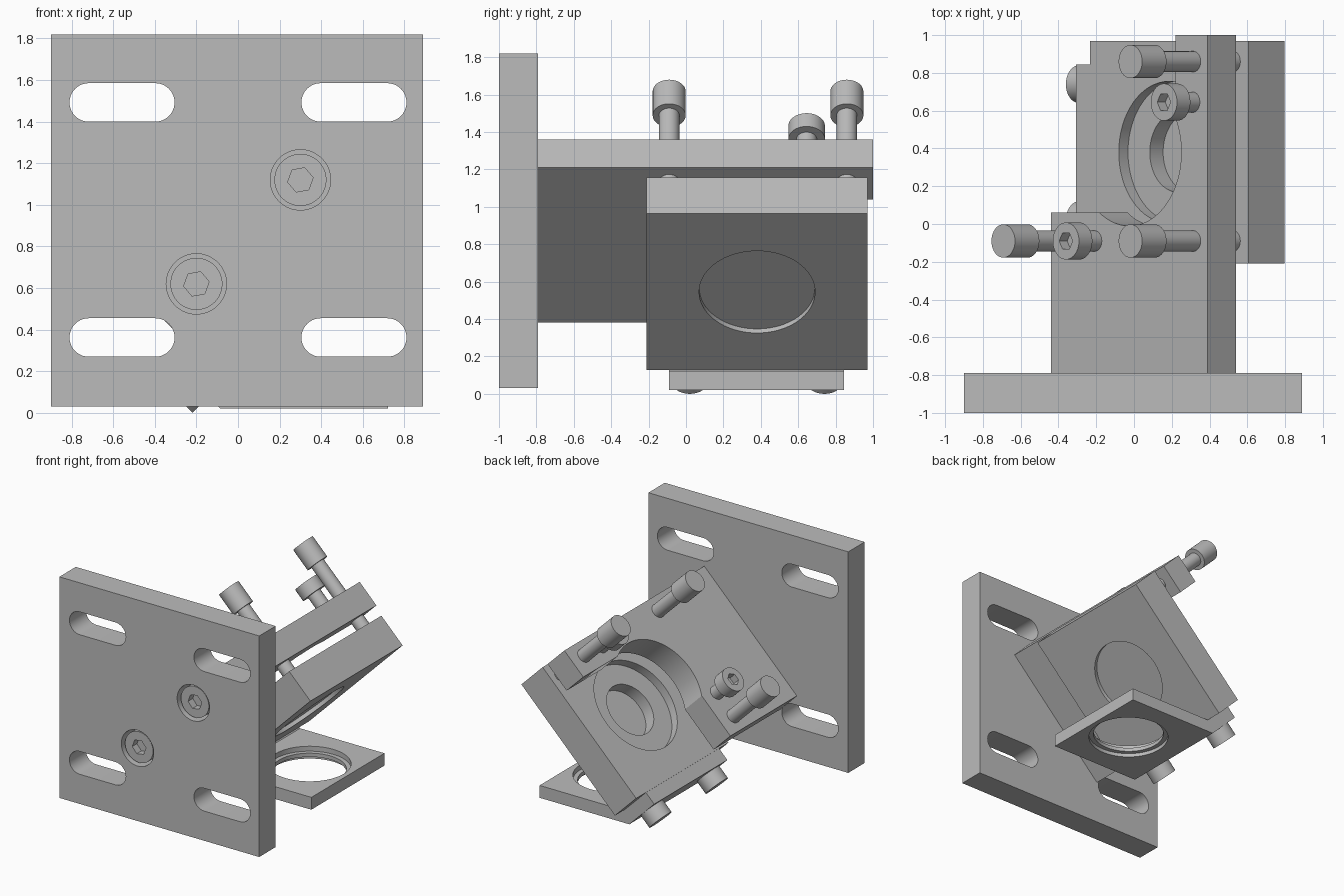
import bpy, bmesh, math
from mathutils import Matrix, Vector

cube = bpy.data.objects.get("Cube")
if cube:
    bpy.data.objects.remove(cube, do_unlink=True)

metal = bpy.data.materials.new("grey metal")
metal.use_nodes = True
GREY = (0.5, 0.5, 0.5, 1.0)
metal.diffuse_color = GREY
metal.node_tree.nodes["Principled BSDF"].inputs["Base Color"].default_value = GREY

# Frames: tilted mount (u along slope, y, n out of the slope), and
# sideways frames whose extrusion axis is world y or the slope direction
TILT = Matrix.Rotation(math.radians(-45), 4, 'Y')
ALONG_Y = Matrix(((1, 0, 0, 0), (0, 0, 1, 0), (0, 1, 0, 0), (0, 0, 0, 1)))
ALONG_U = TILT @ Matrix(((0, 0, 1, 0), (1, 0, 0, 0), (0, 1, 0, 0), (0, 0, 0, 1)))
WORLD = Matrix.Identity(4)


def prism(name, points, a, b, frame):
    """Extrude a 2D outline from a to b along the third axis of a frame."""
    bm = bmesh.new()
    face = bm.faces.new([bm.verts.new((p[0], p[1], a)) for p in points])
    ext = bmesh.ops.extrude_face_region(bm, geom=[face])
    moved = [v for v in ext["geom"] if isinstance(v, bmesh.types.BMVert)]
    bmesh.ops.translate(bm, verts=moved, vec=(0, 0, b - a))
    bmesh.ops.transform(bm, matrix=frame, verts=bm.verts)
    bmesh.ops.recalc_face_normals(bm, faces=bm.faces)
    mesh = bpy.data.meshes.new(name)
    bm.to_mesh(mesh)
    bm.free()
    mesh.materials.append(metal)
    ob = bpy.data.objects.new(name, mesh)
    bpy.context.collection.objects.link(ob)
    return ob


def rect(x0, x1, y0, y1):
    return [(x0, y0), (x1, y0), (x1, y1), (x0, y1)]


def arc(cx, cy, r, a0, a1, n):
    steps = [math.radians(a0 + (a1 - a0) * i / n) for i in range(n + 1)]
    return [(cx + r * math.cos(t), cy + r * math.sin(t)) for t in steps]


def circle(cx, cy, r, n=64):
    return arc(cx, cy, r, 0, 360, n)[:-1]


def slot(x0, x1, z0, z1):
    r, zc = (z1 - z0) / 2, (z0 + z1) / 2
    return arc(x1 - r, zc, r, -90, 90, 20) + arc(x0 + r, zc, r, 90, 270, 20)


def activate(ob):
    bpy.ops.object.select_all(action='DESELECT')
    ob.select_set(True)
    bpy.context.view_layer.objects.active = ob


def cut(ob, *cutters):
    activate(ob)
    for c in cutters:
        mod = ob.modifiers.new("cut", 'BOOLEAN')
        mod.operation, mod.solver, mod.object = 'DIFFERENCE', 'EXACT', c
        bpy.ops.object.modifier_apply(modifier=mod.name)
        bpy.data.objects.remove(c, do_unlink=True)


def hole(points, a, b, frame):
    ob = prism("cutter", points, a, b, frame)
    ob.hide_render = True
    return ob


# Wall plate with four slots and two counterbores
wall = prism("wall_plate", rect(-0.9, 0.89, 0.03, 1.82), -1.0, -0.79, ALONG_Y)
for x0, x1 in ((-0.81, -0.305), (0.305, 0.81)):
    for z0, z1 in ((0.27, 0.455), (1.4, 1.585)):
        cut(wall, hole(slot(x0, x1, z0, z1), -1.1, -0.7, ALONG_Y))

# Socket screws sunk in the wall plate
for i, (x, z) in enumerate(((0.3, 1.12), (-0.2, 0.62))):
    cut(wall, hole(circle(x, z, 0.145), -1.1, -0.85, ALONG_Y))
    head = prism(f"wall_screw_{i + 1}", circle(x, z, 0.125), -0.98, -0.84, ALONG_Y)
    cut(head, hole(arc(x, z, 0.062, 10, 310, 5), -1.1, -0.92, ALONG_Y))

# L-shaped fixed plate with a round relief in the inner corner
UC, YC, R = 0.65, 0.38, 0.39
a0 = 180 + math.degrees(math.asin((YC - 0.06) / R))
a1 = 360 + math.degrees(math.acos((0.997 - UC) / R))
outline = [(0.064, -0.79), (1.237, -0.79), (1.237, 1.0), (0.997, 1.0)]
outline += arc(UC, YC, R, a1, a0, 40) + [(0.064, 0.06)]
prism("fixed_plate", outline, 0.474, 0.686, TILT)

# Moving plate, bored from both sides, holding the mirror
moving = prism("moving_plate", rect(0.06, 1.245, -0.21, 0.97), 0.12, 0.389, TILT)
cut(moving,
    hole(circle(UC, YC, 0.375), 0.32, 0.5, TILT),
    hole(circle(UC, YC, 0.31), 0.0, 0.22, TILT),
    hole(circle(UC, YC, 0.212), 0.1, 0.4, TILT))
prism("mirror", circle(UC, YC, 0.309), 0.15, 0.22, TILT)

# Adjuster screws that bridge the two plates
for i, (u, y) in enumerate(((1.13, 0.86), (1.13, -0.09), (0.178, -0.09))):
    prism(f"adjuster_head_{i + 1}", circle(u, y, 0.088), 0.975, 1.157, TILT)
    prism(f"adjuster_shaft_{i + 1}", circle(u, y, 0.055, 40), 0.385, 0.98, TILT)

# Socket head tension screws
for i, (u, y) in enumerate(((1.124, 0.645), (0.39, -0.09))):
    head = prism(f"tension_head_{i + 1}", circle(u, y, 0.098), 0.8, 0.9, TILT)
    cut(head, hole(arc(u, y, 0.05, 0, 300, 5), 0.84, 1.0, TILT))
    prism(f"tension_shaft_{i + 1}", circle(u, y, 0.055, 40), 0.6, 0.81, TILT)

# Bent bracket with a stepped round opening below the mirror
bend = [(-0.307, 0.243), (-0.233, 0.317), (-0.035, 0.12),
        (0.72, 0.12), (0.72, 0.02), (-0.084, 0.02)]
bracket = prism("aperture_bracket", bend, -0.09, 0.845, ALONG_Y)
cut(bracket,
    hole(circle(0.375, YC, 0.27), -0.1, 0.3, WORLD),
    hole(circle(0.375, YC, 0.305), 0.08, 0.3, WORLD),
    hole(circle(0.375, YC, 0.305), -0.1, 0.05, WORLD))
for i, y in enumerate((0.02, 0.74)):
    prism(f"bracket_bolt_{i + 1}", circle(y, 0.255, 0.1), -0.155, -0.04, ALONG_U)

# Smooth round walls, keep edges sharp
for ob in list(bpy.context.scene.objects):
    if ob.type == 'MESH':
        activate(ob)
        bpy.ops.object.shade_smooth_by_angle(angle=math.radians(30))
